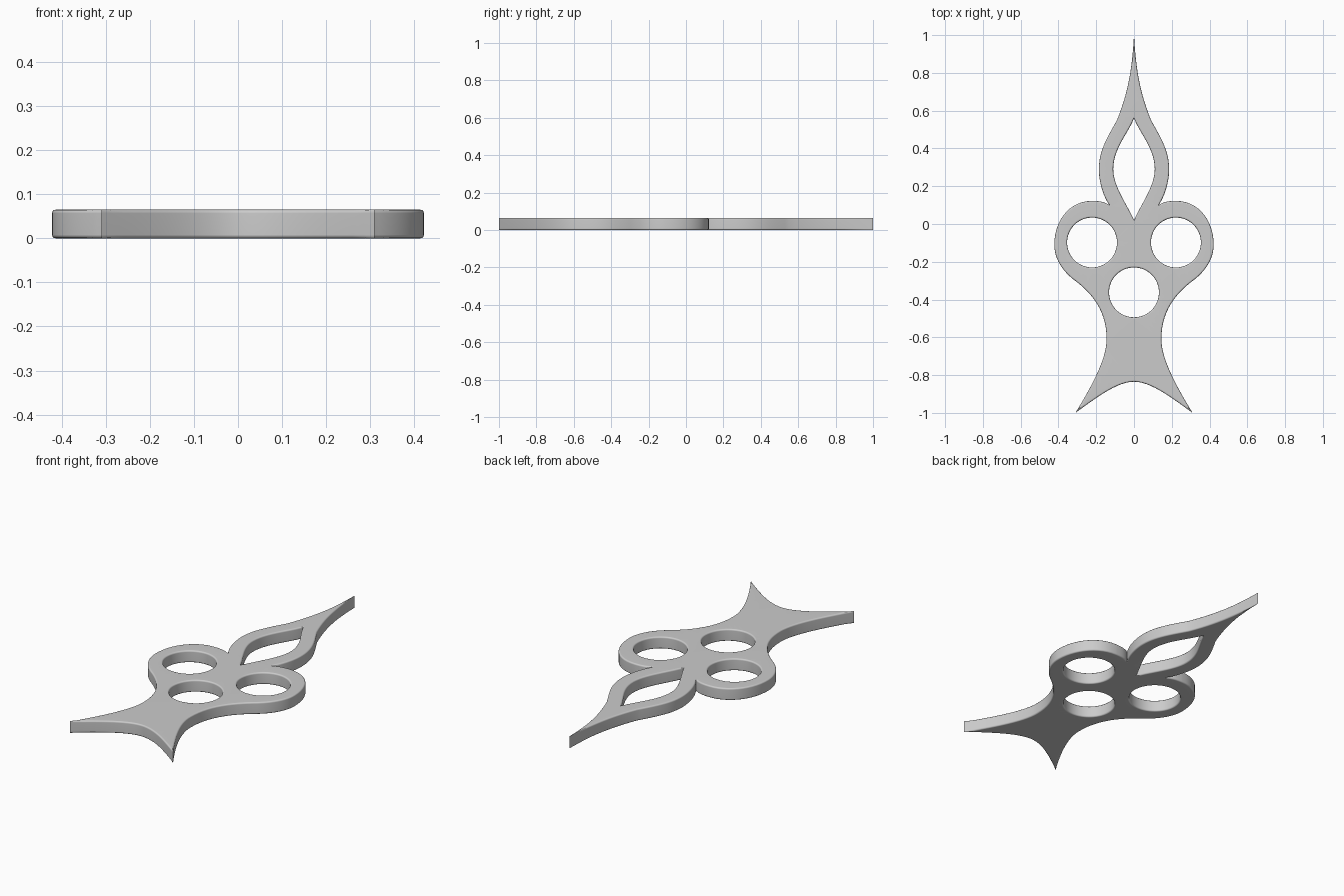
import bpy, bmesh
from math import radians, sin, cos, pi, hypot
from mathutils import Vector
from mathutils.geometry import interpolate_bezier

if "Cube" in bpy.data.objects:
    bpy.data.objects.remove(bpy.data.objects["Cube"])

HEIGHT, ROUND, ARC = 0.065, 0.008, 3
TIPS = [(0.31, -1.0), (-0.31, -1.0)]


def half_path(start, segments, res=14):
    """Sample chained bezier segments, each given as (handle, handle, end)."""
    pts = [Vector(start)]
    for h1, h2, end in segments:
        p = interpolate_bezier(pts[-1], Vector(h1), Vector(h2), Vector(end), res)
        pts += [Vector(q[:2]) for q in p[1:]]
    return pts


def mirrored(pts):
    """Close a half path that starts and ends on x = 0."""
    return pts + [Vector((-p.x, p.y)) for p in reversed(pts[1:-1])]


def circle(cx, cy, r, n=64):
    return [Vector((cx + r * cos(2 * pi * i / n), cy + r * sin(2 * pi * i / n))) for i in range(n)]


def inset(pts, amount):
    """Move a loop towards the material, easing to nothing at the sharp tips."""
    out = []
    for i, p in enumerate(pts):
        a = (p - pts[i - 1]).normalized()
        b = (pts[(i + 1) % len(pts)] - p).normalized()
        d = a + b
        n = Vector((d.y, -d.x)).normalized() if d.length > 1e-4 else Vector((0, 0))
        limit = min(0.3 * hypot(p.x - x, p.y - y) for x, y in TIPS)
        if p.y > 0.6:
            limit = min(limit, 0.5 * abs(p.x))
        out.append(p + n * min(1, limit / ROUND) * amount)
    return out


# Outer silhouette: flame tip, side lobe, neck, forked tail
outline = mirrored(half_path((0, 1), [
    ((.01, .82), (.03, .70), (.09, .55)),
    ((.14, .46), (.186, .39), (.186, .29)),
    ((.186, .22), (.16, .14), (.13, .10)),
    ((.16, .12), (.19, .122), (.225, .122)),
    ((.34, .122), (.422, .02), (.422, -.11)),
    ((.422, -.19), (.37, -.26), (.305, -.305)),
    ((.21, -.38), (.145, -.47), (.145, -.61)),
    ((.145, -.70), (.2, -.82), (.31, -1)),
    ((.2, -.92), (.09, -.835), (0, -.835))]))

# Flame-shaped opening and three round holes, wound the opposite way
flame = mirrored(half_path((0, .56), [
    ((.03, .48), (.11, .40), (.11, .29)),
    ((.11, .20), (.04, .11), (0, .02))]))[::-1]
loops = [outline, flame] + [circle(x, y, .132) for x, y in
                            ((-.222, -.098), (.222, -.098), (0, -.362))]

# Rounded edge profile as (inset, z) from bottom to top
arc = [(ROUND * (1 - sin(t)), ROUND * (1 - cos(t)))
       for t in (pi / 2 * i / ARC for i in range(ARC + 1))]
profile = arc + [(o, HEIGHT - z) for o, z in reversed(arc)]

bm = bmesh.new()
caps = ([], [])
for pts in loops:
    rings = [[bm.verts.new((p.x, p.y, z)) for p in inset(pts, o)] for o, z in profile]
    n = len(pts)
    for lo, hi in zip(rings, rings[1:]):
        for i in range(n):
            j = (i + 1) % n
            bm.faces.new((lo[i], hi[i], hi[j], lo[j]))
    for cap, ring in zip(caps, (rings[0], rings[-1])):
        cap += [bm.edges.get((ring[i], ring[(i + 1) % n])) for i in range(n)]

# Flat top and bottom
for cap, z in zip(caps, (-1, 1)):
    bmesh.ops.triangle_fill(bm, use_beauty=True, use_dissolve=False, edges=cap, normal=(0, 0, z))
bmesh.ops.remove_doubles(bm, verts=bm.verts, dist=1e-6)
bmesh.ops.recalc_face_normals(bm, faces=bm.faces)

mesh = bpy.data.meshes.new("ornamental_plate")
bm.to_mesh(mesh)
bm.free()
plate = bpy.data.objects.new("ornamental_plate", mesh)
bpy.context.collection.objects.link(plate)
bpy.context.view_layer.objects.active = plate
plate.select_set(True)
bpy.ops.object.shade_smooth_by_angle(angle=radians(40))
plate.modifiers.new("flat_caps", 'WEIGHTED_NORMAL').keep_sharp = True
